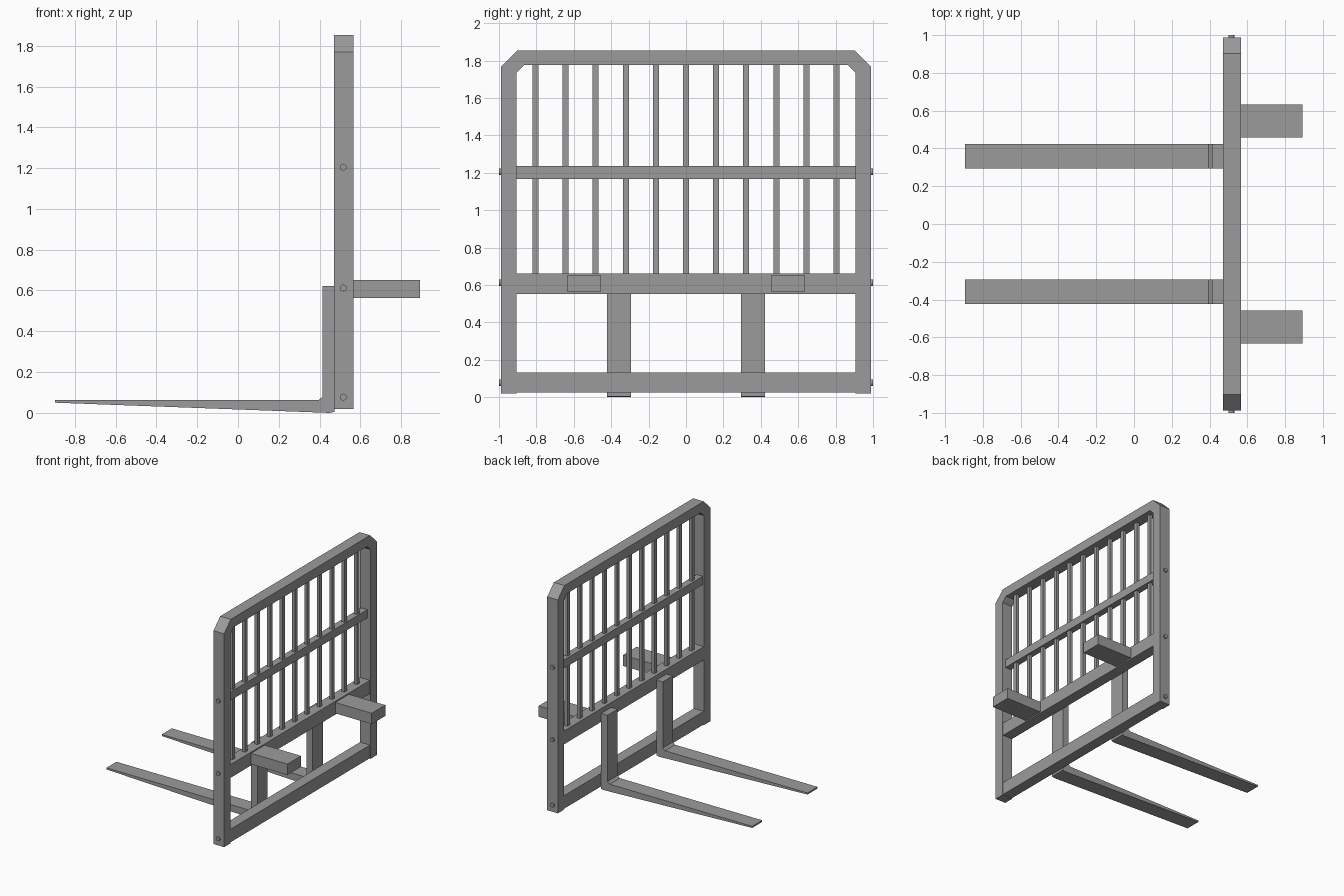
import bpy, bmesh
from math import pi

if "Cube" in bpy.data.objects:
    bpy.data.objects.remove(bpy.data.objects["Cube"])

# Dark grey steel
steel = bpy.data.materials.new("dark_steel")
steel.diffuse_color = (0.33, 0.33, 0.33, 1)
steel.use_nodes = True
steel.node_tree.nodes["Principled BSDF"].inputs["Base Color"].default_value = steel.diffuse_color


def prism(name, pts, to3d, depth):
    """Extrude a closed 2D outline along the vector depth."""
    bm = bmesh.new()
    face = bm.faces.new([bm.verts.new(to3d(*p)) for p in pts])
    ext = bmesh.ops.extrude_face_region(bm, geom=[face])
    verts = [g for g in ext["geom"] if isinstance(g, bmesh.types.BMVert)]
    bmesh.ops.translate(bm, verts=verts, vec=depth)
    bmesh.ops.recalc_face_normals(bm, faces=bm.faces)
    mesh = bpy.data.meshes.new(name)
    bm.to_mesh(mesh)
    bm.free()
    mesh.materials.append(steel)
    ob = bpy.data.objects.new(name, mesh)
    bpy.context.collection.objects.link(ob)
    return ob


def box(name, x0, x1, y0, y1, z0, z1):
    return prism(name, [(x0, y0), (x1, y0), (x1, y1), (x0, y1)],
                 lambda x, y: (x, y, z0), (0, 0, z1 - z0))


# Outer frame: two posts and top bar with chamfered corners
outer = [(0.988, 0.02), (0.988, 1.768), (0.902, 1.853)]
inner = [(0.905, 0.02), (0.905, 1.735), (0.865, 1.775)]
outline = (outer + [(-y, z) for y, z in reversed(outer)]
           + [(-y, z) for y, z in inner] + list(reversed(inner)))
prism("outer_frame", outline, lambda y, z: (0.47, y, z), (0.096, 0, 0))

# Cross rails
box("bottom_rail", 0.472, 0.562, -0.908, 0.908, 0.025, 0.132)
box("lower_rail", 0.472, 0.562, -0.908, 0.908, 0.553, 0.662)
box("middle_rail", 0.482, 0.538, -0.908, 0.908, 1.167, 1.235)

# Vertical guard bars
for i in range(11):
    y = (i - 5) * 0.161
    box("guard_bar", 0.5, 0.526, y - 0.016, y + 0.016, 0.65, 1.78)

# Forks, mounting arms and bolts on both sides
fork = [(-0.896, 0.05), (0.45, 0.0), (0.472, 0.005), (0.472, 0.622), (0.415, 0.622),
        (0.415, 0.08), (0.395, 0.063), (-0.896, 0.063)]
for s in (-1, 1):
    prism("fork", fork, lambda x, z: (x, s * 0.293, z), (0, s * 0.13, 0))
    box("mounting_arm", 0.555, 0.892, *sorted((s * 0.457, s * 0.633)), 0.563, 0.652)
    for z in (0.077, 0.612, 1.205):
        bpy.ops.mesh.primitive_cylinder_add(vertices=12, radius=0.017, depth=0.03,
                                            location=(0.516, s * 0.985, z),
                                            rotation=(pi / 2, 0, 0))
        bolt = bpy.context.object
        bolt.name = "side_bolt"
        bolt.data.materials.append(steel)
